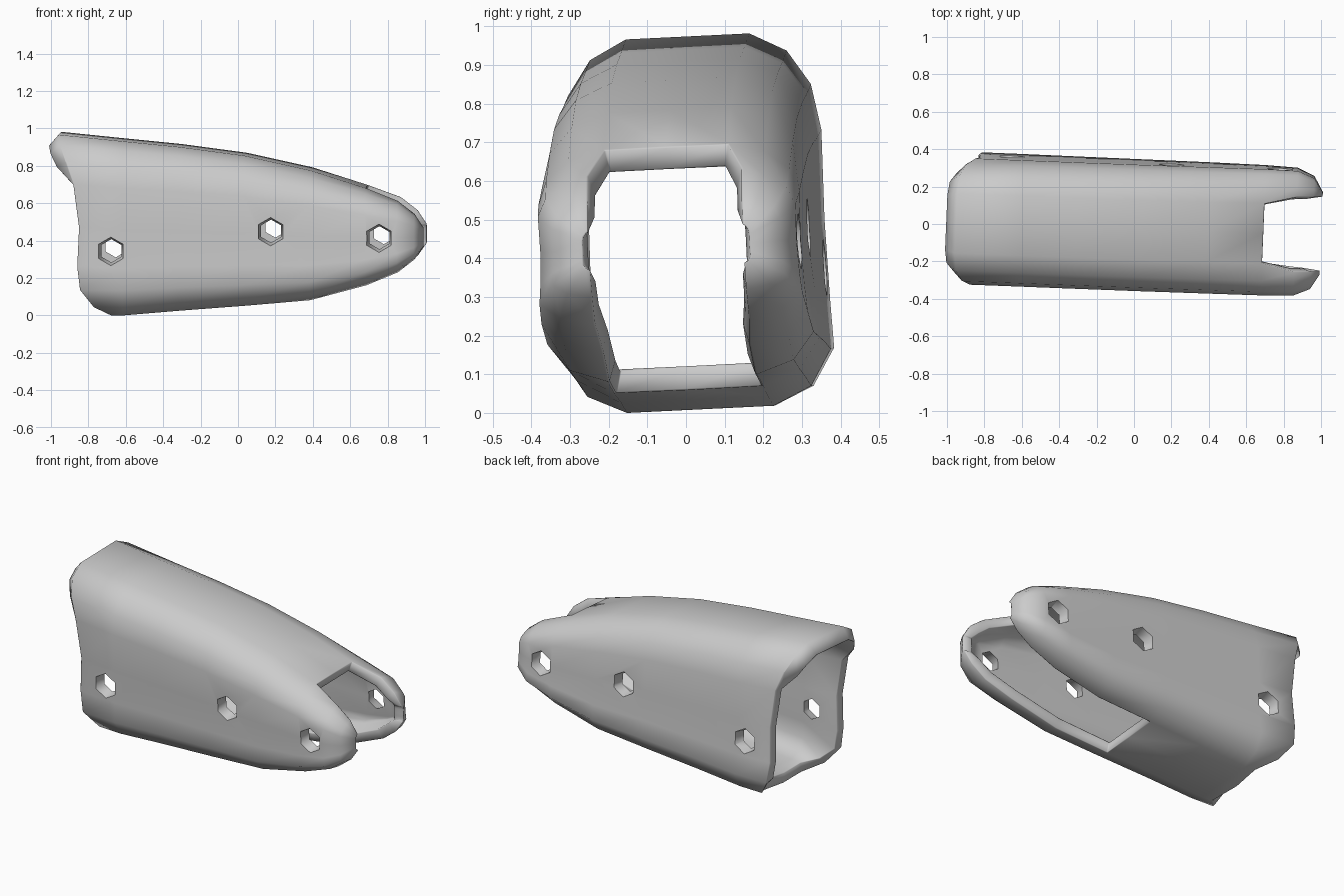
import bpy, bmesh
from math import radians
from mathutils import Matrix, Vector

if "Cube" in bpy.data.objects:
    bpy.data.objects.remove(bpy.data.objects["Cube"])

# half cross-section: (half width, fraction of height down from the top, x of the back rim)
RING = [(0.0, 0.0, -.945), (.16, 0.0, -.945), (.255, .05, -.935), (.315, .14, -.90),
        (.338, .26, -.86), (.336, .5, -.83), (.34, .72, -.84), (.345, .85, -.825),
        (.29, .95, -.755), (.19, 1.0, -.67), (0.0, 1.0, -.69)]
# stations: x, top z, bottom z, bulge of the cheek (0 = pinched to the lip)
STATIONS = [(-.6, .93, .0, 1), (-.3, .90, .025, 1), (.05, .853, .05, 1), (.4, .775, .08, 1),
            (.70, .68, .16, 1), (.87, .615, .23, .97), (.96, .545, .30, .7), (1.01, .47, .37, .12)]
TOP_END, BOTTOM_END = .70, .05
THICK, LIP = .062, .2


def interp(x, a, b):
    return a[1] + (b[1] - a[1]) * (x - a[0]) / (b[0] - a[0])


def link(bm, name):
    me = bpy.data.meshes.new(name)
    bm.to_mesh(me)
    bm.free()
    ob = bpy.data.objects.new(name, me)
    bpy.context.collection.objects.link(ob)
    return ob


def bake(ob):
    """Apply all modifiers."""
    bpy.context.view_layer.update()
    dg = bpy.context.evaluated_depsgraph_get()
    me = bpy.data.meshes.new_from_object(ob.evaluated_get(dg))
    ob.modifiers.clear()
    ob.data = me


def make_shell():
    """Open skin lofted through the stations, with the fork slots left out."""
    bm = bmesh.new()
    rows = []
    n = len(RING)
    loop = [(i, 1) for i in range(n)] + [(i, -1) for i in range(n - 2, 0, -1)]
    for s in range(-1, len(STATIONS)):
        row = []
        for i, side in loop:
            y, f, bx = RING[i]
            if s < 0:
                x, bulge, bot = bx, 1, 0.0
                top = interp(x, (-.95, .966), (-.6, .93))
            else:
                x, top, bot, bulge = STATIONS[s]
            if y > 0 and x > .71:
                y = LIP + (max(y, LIP) - LIP) * bulge
            row.append(bm.verts.new((x, side * y, top + (bot - top) * f)))
        rows.append(row)
    m = len(loop)
    flat_top, flat_bottom = {0, m - 1}, {n - 2, n - 1}
    for r in range(len(rows) - 1):
        x0 = STATIONS[r - 1][0] if r else -1
        for k in range(m):
            if k in flat_top and x0 >= TOP_END - 1e-4:
                continue
            if k in flat_bottom and x0 >= BOTTOM_END - 1e-4:
                continue
            j = (k + 1) % m
            bm.faces.new((rows[r][k], rows[r][j], rows[r + 1][j], rows[r + 1][k]))
    bmesh.ops.delete(bm, geom=[v for v in bm.verts if not v.link_faces], context='VERTS')
    bmesh.ops.recalc_face_normals(bm, faces=bm.faces)
    bm.faces.ensure_lookup_table()
    if bm.faces[0].normal.z < 0:
        bmesh.ops.reverse_faces(bm, faces=bm.faces)
    return link(bm, "forked_sleeve")


def make_cutters():
    """Funnel-shaped six-sided hole cutters on both sides."""
    bm = bmesh.new()
    for x, z in ((-.66, .35), (.195, .455), (.775, .42)):
        for side in (1, -1):
            mat = Matrix.Translation((x, side * .3, z)) @ Matrix.Rotation(radians(-90 * side), 4, 'X')
            bmesh.ops.create_cone(bm, cap_ends=True, segments=6, radius1=.045,
                                  radius2=.09, depth=.2, matrix=mat)
    bmesh.ops.recalc_face_normals(bm, faces=bm.faces)
    ob = link(bm, "hole_cutters")
    ob.hide_render = True
    return ob


sleeve, cutters = make_shell(), make_cutters()

# wall thickness
count = len(sleeve.data.vertices)
wall = sleeve.modifiers.new("wall", 'SOLIDIFY')
wall.thickness, wall.offset, wall.use_even_offset = THICK, -1, True
bake(sleeve)

# slanted back rim at the top, clean pinched fork tips
verts = sleeve.data.vertices
for v in list(verts)[count:]:
    o = verts[v.index - count].co
    if o.x < -.88:
        v.co.x = o.x - .055
    elif o.x > 1.0:
        v.co = (.955, LIP * (1 if o.y > 0 else -1) * 1.02, o.z)

# softened rims and side holes
soft = sleeve.modifiers.new("soft_rims", 'BEVEL')
soft.width, soft.segments, soft.limit_method, soft.angle_limit = .012, 1, 'ANGLE', radians(60)
holes = sleeve.modifiers.new("holes", 'BOOLEAN')
holes.object, holes.operation, holes.solver = cutters, 'DIFFERENCE', 'EXACT'
bake(sleeve)
bpy.data.objects.remove(cutters)

# slight yaw and roll of the whole part, then rest it on the ground
mesh = sleeve.data
pivot = Vector((0, 0, .45))
mesh.transform(Matrix.Translation(pivot) @ Matrix.Rotation(radians(-2.4), 4, 'Z')
               @ Matrix.Rotation(radians(2.8), 4, 'X') @ Matrix.Translation(-pivot))
lo = [min(v.co[i] for v in mesh.vertices) for i in range(3)]
hi = [max(v.co[i] for v in mesh.vertices) for i in range(3)]
mesh.transform(Matrix.Translation((-(lo[0] + hi[0]) / 2, -(lo[1] + hi[1]) / 2, -lo[2])))

bpy.context.view_layer.objects.active = sleeve
sleeve.select_set(True)
bpy.ops.object.shade_smooth_by_angle(angle=radians(75))
